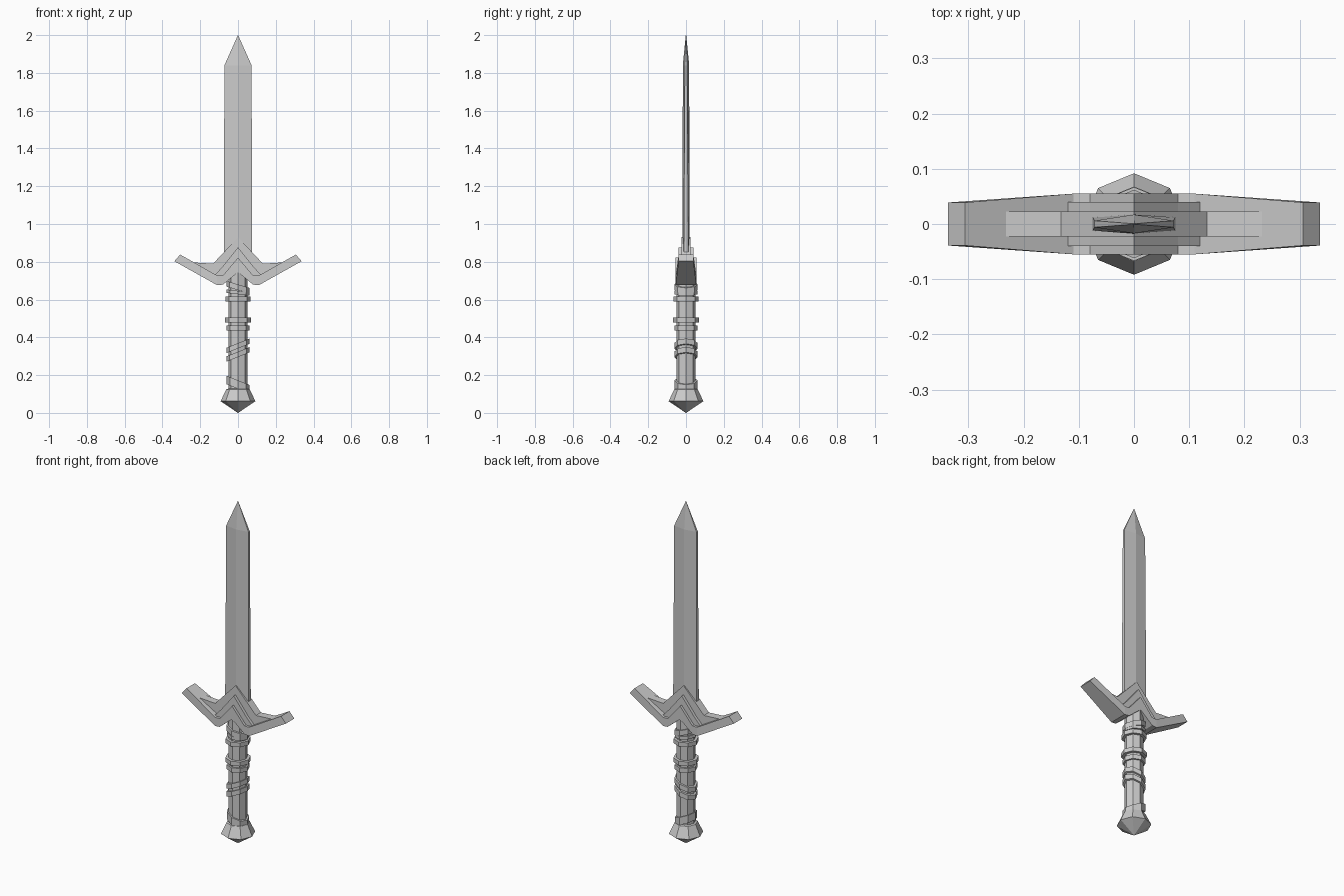
import bpy, bmesh
from math import cos, sin, pi

cube = bpy.data.objects.get("Cube")
if cube:
    bpy.data.objects.remove(cube)

steel = bpy.data.materials.new("plain_grey")
steel.use_nodes = True
grey = (0.6, 0.6, 0.6, 1)
steel.diffuse_color = grey
steel.node_tree.nodes["Principled BSDF"].inputs["Base Color"].default_value = grey


def finish(name, bm):
    bmesh.ops.recalc_face_normals(bm, faces=bm.faces)
    mesh = bpy.data.meshes.new(name)
    bm.to_mesh(mesh)
    bm.free()
    mesh.materials.append(steel)
    obj = bpy.data.objects.new(name, mesh)
    bpy.context.collection.objects.link(obj)
    return obj


def loft(name, loops, closed=False):
    """Skin equal-length loops; cap the ends, or join last to first."""
    bm = bmesh.new()
    rows = [[bm.verts.new(p) for p in loop] for loop in loops]
    n = len(rows[0])
    pairs = list(zip(rows, rows[1:]))
    if closed:
        pairs.append((rows[-1], rows[0]))
    else:
        bm.faces.new(rows[0])
        bm.faces.new(rows[-1])
    for a, b in pairs:
        for i in range(n):
            j = (i + 1) % n
            bm.faces.new((a[i], a[j], b[j], b[i]))
    bmesh.ops.remove_doubles(bm, verts=bm.verts, dist=1e-5)
    return finish(name, bm)


def octagon(r, z, slope=0):
    return [(r * cos(k * pi / 4), r * sin(k * pi / 4), z + slope * r * cos(k * pi / 4))
            for k in range(8)]


def band(name, z, r, height, slope=0):
    """Eight-sided band around the grip, optionally slanted."""
    h = height / 2
    loft(name, [octagon(0.045, z - h, slope), octagon(r, z - h, slope),
                octagon(r, z + h, slope), octagon(0.045, z + h, slope)], closed=True)


def chevron(name, stations):
    """Mirrored plate from stations (x, bottom, top, half depth)."""
    full = [(-x, b, t, d) for x, b, t, d in reversed(stations[1:])] + stations
    loft(name, [[(x, -d, b), (x, d, b), (x, d, t), (x, -d, t)] for x, b, t, d in full])


# Blade: flattened hexagonal section with a central ridge
def blade_section(z, w, edge, ridge):
    return [(-w, -edge, z), (0, -ridge, z), (w, -edge, z),
            (w, edge, z), (0, ridge, z), (-w, edge, z)]


loft("blade", [blade_section(0.78, 0.075, 0.012, 0.018),
               blade_section(1.84, 0.072, 0.006, 0.017),
               blade_section(2.0, 0.0005, 0.0005, 0.001)])

# Guard: three stacked chevron layers, the outermost with swept arms
chevron("guard_inner_plate", [(0, 0.76, 0.93, 0.023), (0.132, 0.72, 0.79, 0.023),
                              (0.232, 0.77, 0.796, 0.023)])
chevron("guard_middle_plate", [(0, 0.76, 0.876, 0.04), (0.08, 0.70, 0.776, 0.04),
                               (0.12, 0.70, 0.733, 0.04)])

arm = [(0, 0.745, 0.822, 0.055), (0.08, 0.679, 0.727, 0.055), (0.11, 0.676, 0.727, 0.055)]
chevron("guard_center", arm)
for side, label in ((1, "left"), (-1, "right")):
    loops = []
    for lo, hi, d in (((0.11, 0.676), (0.11, 0.727), 0.055),
                      ((0.337, 0.803), (0.306, 0.838), 0.039)):
        loops.append([(side * lo[0], -d, lo[1]), (side * lo[0], d, lo[1]),
                      (side * hi[0], d, hi[1]), (side * hi[0], -d, hi[1])])
    loft("guard_arm_" + label, loops)

# Grip and pommel
loft("grip", [octagon(0.051, 0.1), octagon(0.051, 0.77)])
loft("pommel", [octagon(0.0005, 0), octagon(0.092, 0.062), octagon(0.062, 0.125),
                octagon(0.045, 0.13)])

# Straight rings and slanted wraps on the grip
band("upper_ring", 0.603, 0.067, 0.025)
band("middle_ring", 0.492, 0.068, 0.025)
band("lower_ring", 0.45, 0.061, 0.026)
band("top_wrap", 0.665, 0.062, 0.03, -0.3)
band("top_wrap_low", 0.637, 0.06, 0.018, -0.12)
band("slanted_wrap_high", 0.355, 0.062, 0.028, 0.4)
band("slanted_wrap_low", 0.31, 0.062, 0.028, 0.4)
band("bottom_wrap", 0.15, 0.06, 0.045, -0.4)
